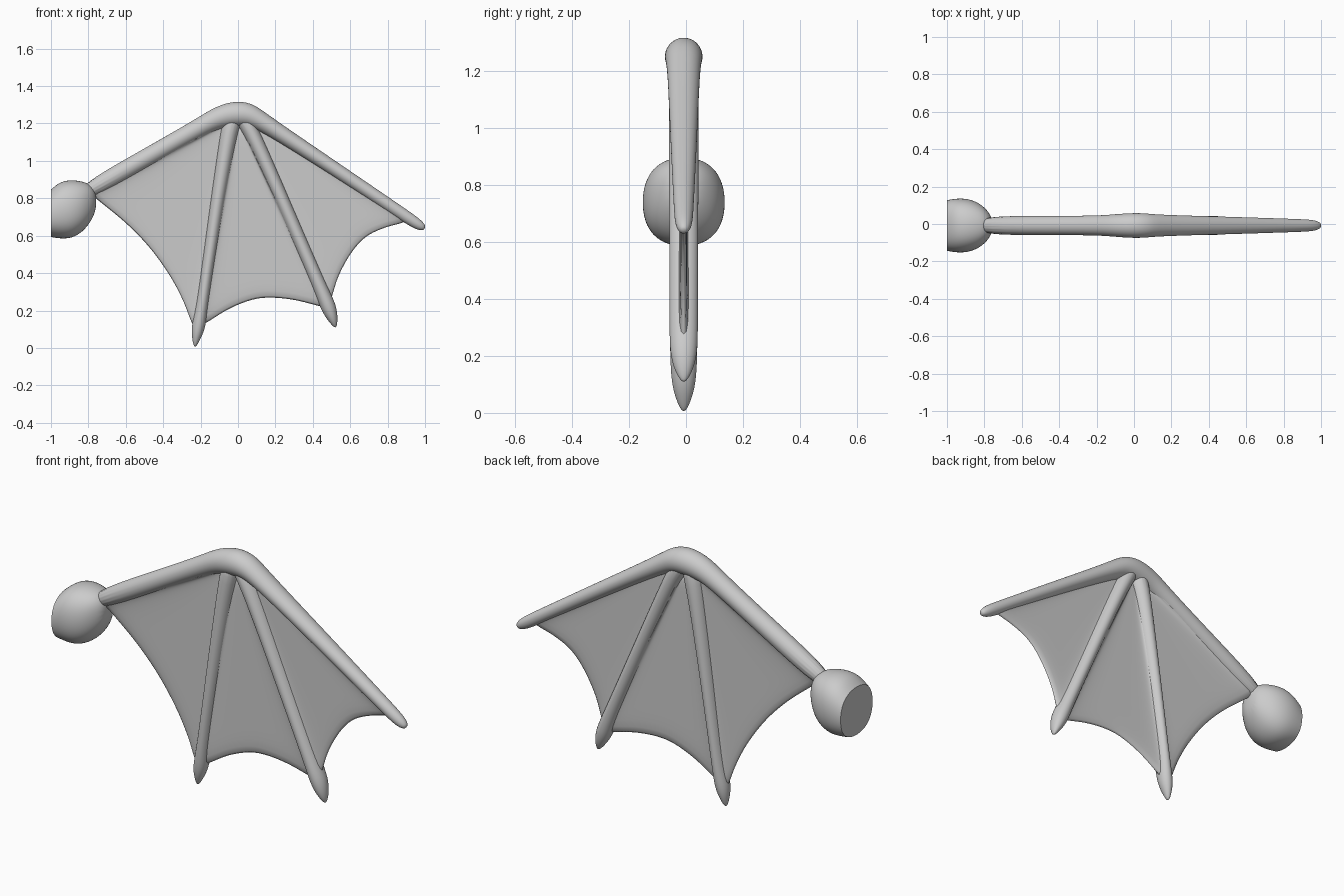
import bpy, bmesh, math
from mathutils import Vector

if "Cube" in bpy.data.objects:
    bpy.data.objects.remove(bpy.data.objects["Cube"])

Y0 = -0.008   # wing plane
SIDES = 16


def finish(name, bm, levels=1):
    bmesh.ops.recalc_face_normals(bm, faces=bm.faces)
    me = bpy.data.meshes.new(name)
    bm.to_mesh(me)
    bm.free()
    for p in me.polygons:
        p.use_smooth = True
    ob = bpy.data.objects.new(name, me)
    bpy.context.collection.objects.link(ob)
    if levels:
        mod = ob.modifiers.new("smooth", 'SUBSURF')
        mod.levels = mod.render_levels = levels
    return ob


def tube(name, rings, axis=None, power=2.0, flat_start=False):
    """Loft elliptical rings (x, z, in-plane radius, y radius) along a path."""
    bm = bmesh.new()
    pts = [Vector((r[0], Y0, r[1])) for r in rings]
    loops = []
    for i, (x, z, ra, ry) in enumerate(rings):
        d = axis or (pts[min(i + 1, len(pts) - 1)] - pts[max(i - 1, 0)]).normalized()
        side = Vector((-d.z, 0, d.x))
        loop = []
        for k in range(SIDES):
            a = 2 * math.pi * k / SIDES
            c, s = math.cos(a), math.sin(a)
            c = math.copysign(abs(c) ** (2 / power), c)
            s = math.copysign(abs(s) ** (2 / power), s)
            loop.append(bm.verts.new(pts[i] + side * c * ra + Vector((0, s * ry, 0))))
        loops.append(loop)
    for a, b in zip(loops, loops[1:]):
        for k in range(SIDES):
            n = (k + 1) % SIDES
            bm.faces.new((a[k], a[n], b[n], b[k]))
    start = bm.faces.new(loops[0])
    bm.faces.new(loops[-1])
    if flat_start:
        crease = bm.edges.layers.float.new("crease_edge")
        for e in start.edges:
            e[crease] = 1.0
    ob = finish(name, bm, 2)
    if flat_start:
        bpy.context.view_layer.objects.active = ob
        ob.select_set(True)
        bpy.ops.object.shade_smooth_by_angle(angle=math.radians(40))
        ob.select_set(False)
    return ob


def spline(pts, t):
    """Catmull-Rom point through pts, t in 0..1."""
    p = [Vector(q) for q in pts]
    p = [2 * p[0] - p[1]] + p + [2 * p[-1] - p[-2]]
    f = t * (len(pts) - 1)
    i = min(int(f), len(pts) - 2)
    u = f - i
    a, b, c, d = p[i:i + 4]
    return 0.5 * (2 * b + (c - a) * u + (2 * a - 5 * b + 4 * c - d) * u * u
                  + (3 * b - a - 3 * c + d) * u ** 3)


def membrane(name, apex, edge, n=24, m=12):
    """Thin skin fanned from the knuckle, thickening toward its two bones."""
    bm = bmesh.new()
    apex = Vector(apex)
    grids = []
    for sign in (-1, 1):
        grid = []
        for i in range(n + 1):
            s = i / n
            rim = spline(edge, s)
            half = 0.012 + 0.022 * abs(2 * s - 1) ** 5
            row = []
            for j in range(m + 1):
                p = apex.lerp(rim, 0.04 + 0.96 * j / m)
                h = half * (0.75 if j == m else 1)
                row.append(bm.verts.new((p.x, Y0 + sign * h, p.y)))
            grid.append(row)
        grids.append(grid)
    f, b = grids
    for g in grids:
        for i in range(n):
            for j in range(m):
                bm.faces.new((g[i][j], g[i + 1][j], g[i + 1][j + 1], g[i][j + 1]))
    for i in range(n):
        for j in (0, m):
            bm.faces.new((f[i][j], f[i + 1][j], b[i + 1][j], b[i][j]))
    for j in range(m):
        for i in (0, n):
            bm.faces.new((f[i][j], f[i][j + 1], b[i][j + 1], b[i][j]))
    return finish(name, bm, 1)


# Shoulder ball with a flat mounting face
tube("shoulder", [
    (-1.0, 0.72, 0.130, 0.138), (-0.95, 0.737, 0.156, 0.148),
    (-0.89, 0.742, 0.160, 0.147), (-0.83, 0.755, 0.138, 0.125),
    (-0.785, 0.775, 0.100, 0.085), (-0.757, 0.785, 0.045, 0.04)],
    axis=Vector((1, 0, 0)), power=2.3, flat_start=True)

# Arm, rounded knuckle and leading finger in one sweep
tube("arm_and_leading_finger", [
    (-0.86, 0.805, 0.052, 0.052), (-0.50, 1.01, 0.050, 0.052),
    (-0.19, 1.187, 0.050, 0.053), (-0.10, 1.235, 0.062, 0.062),
    (0.0, 1.255, 0.072, 0.069), (0.07, 1.243, 0.064, 0.066),
    (0.14, 1.203, 0.047, 0.058), (0.50, 0.968, 0.039, 0.048),
    (0.86, 0.728, 0.034, 0.036), (0.95, 0.668, 0.032, 0.032),
    (0.985, 0.646, 0.022, 0.022), (0.998, 0.638, 0.010, 0.010)])

# Two trailing fingers ending in claws
tube("middle_finger_bone", [
    (0.01, 1.25, 0.050, 0.055), (0.07, 1.17, 0.042, 0.054),
    (0.28, 0.69, 0.038, 0.052), (0.45, 0.30, 0.038, 0.051),
    (0.485, 0.215, 0.044, 0.050), (0.509, 0.150, 0.027, 0.034),
    (0.522, 0.108, 0.006, 0.008)])
tube("rear_finger_bone", [
    (-0.02, 1.25, 0.055, 0.055), (-0.052, 1.15, 0.045, 0.054),
    (-0.13, 0.65, 0.036, 0.052), (-0.192, 0.22, 0.031, 0.050),
    (-0.210, 0.12, 0.039, 0.045), (-0.222, 0.06, 0.027, 0.033),
    (-0.231, 0.004, 0.006, 0.008)])

# Scalloped wing skin between the bones
membrane("inner_membrane", (-0.03, 1.22), [
    (-0.80, 0.83), (-0.74, 0.78), (-0.60, 0.665), (-0.47, 0.53),
    (-0.36, 0.375), (-0.29, 0.24), (-0.245, 0.125), (-0.21, 0.10)])
membrane("middle_membrane", (0.0, 1.22), [
    (-0.21, 0.11), (-0.16, 0.137), (-0.05, 0.205), (0.07, 0.253),
    (0.17, 0.266), (0.30, 0.254), (0.43, 0.222), (0.48, 0.21)])
membrane("outer_membrane", (0.07, 1.22), [
    (0.48, 0.22), (0.503, 0.27), (0.54, 0.385), (0.61, 0.51),
    (0.69, 0.595), (0.79, 0.642), (0.88, 0.667), (0.92, 0.69)])
